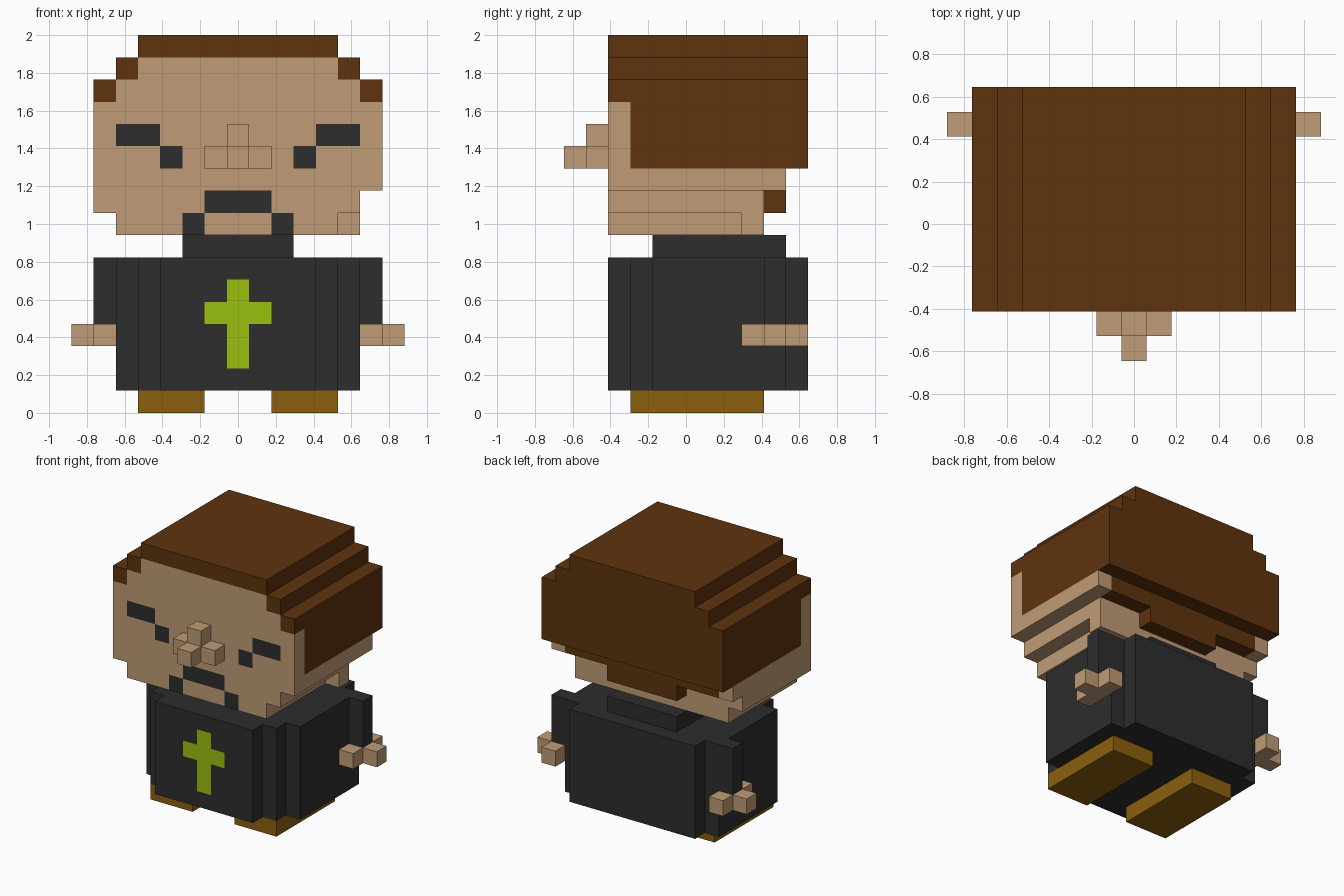
import bpy, bmesh
from mathutils import Vector

cube = bpy.data.objects.get("Cube")
if cube:
    bpy.data.objects.remove(cube, do_unlink=True)

U = 2 / 17  # edge length of one block


def make_material(name, rgb):
    lin = [(c / 255 / 12.92) if c < 11 else ((c / 255 + 0.055) / 1.055) ** 2.4 for c in rgb]
    mat = bpy.data.materials.new(name)
    mat.use_nodes = True
    mat.diffuse_color = (*lin, 1)
    bsdf = next(n for n in mat.node_tree.nodes if n.type == 'BSDF_PRINCIPLED')
    bsdf.inputs["Base Color"].default_value = (*lin, 1)
    return mat


skin = make_material("skin", (192, 156, 118))
brown = make_material("hair_brown", (94, 51, 13))
black = make_material("cloth_black", (45, 45, 45))
green = make_material("lime_green", (155, 193, 14))
tan = make_material("shoe_tan", (139, 96, 13))

DIRECTIONS = [Vector(d) for d in
              ((1, 0, 0), (-1, 0, 0), (0, 1, 0), (0, -1, 0), (0, 0, 1), (0, 0, -1))]


def mirrored(*boxes):
    """Boxes together with their copies across x = 0."""
    return list(boxes) + [(-b[1], -b[0], *b[2:]) for b in boxes]


def cells_of(boxes):
    """Block cells covered by inclusive ranges (x0, x1, y0, y1, z0, z1)."""
    return {(x, y, z) for x0, x1, y0, y1, z0, z1 in boxes
            for x in range(x0, x1 + 1)
            for y in range(y0, y1 + 1)
            for z in range(z0, z1 + 1)}


def block_part(name, boxes, mat, paint=(), paint_mat=None):
    """Outer shell of a set of blocks; front faces of painted cells get paint_mat."""
    cells, painted = cells_of(boxes), cells_of(paint)
    bm = bmesh.new()
    for cell in sorted(cells):
        centre = Vector(cell) + Vector((0, 0, 0.5))
        for d in DIRECTIONS:
            if tuple(int(c) for c in Vector(cell) + d) in cells:
                continue
            a = Vector((d.y, d.z, d.x))
            b = d.cross(a)
            corners = [centre + (d + a * i + b * j) / 2
                       for i, j in ((-1, -1), (1, -1), (1, 1), (-1, 1))]
            face = bm.faces.new([bm.verts.new(c * U) for c in corners])
            face.material_index = int(d.y == -1 and cell in painted)
    bmesh.ops.remove_doubles(bm, verts=bm.verts, dist=U / 100)
    mesh = bpy.data.meshes.new(name)
    bm.to_mesh(mesh)
    bm.free()
    mesh.materials.append(mat)
    if paint_mat:
        mesh.materials.append(paint_mat)
    obj = bpy.data.objects.new(name, mesh)
    bpy.context.collection.objects.link(obj)
    return obj


# Head: face slab, jaw layers and the small jaw bump, with eyes and beard painted
face_boxes = [
    (-4, 4, -3, -3, 15, 15), (-5, 5, -3, -3, 14, 14), (-6, 6, -3, -3, 11, 13),
    (-6, 6, -3, 3, 10, 10), (-6, 5, -3, 3, 9, 9), (-5, 4, -3, 3, 8, 8),
    (5, 5, 3, 3, 8, 8),
] + mirrored((6, 6, 4, 4, 10, 10))
features = [(-1, 1, -3, -3, 9, 9)] + mirrored(
    (4, 5, -3, -3, 12, 12), (3, 3, -3, -3, 11, 11), (2, 2, -3, -3, 8, 8))
block_part("head", face_boxes, skin, features, black)

# Nose
block_part("nose", [(-1, 1, -4, -4, 11, 11), (0, 0, -4, -4, 12, 12),
                    (0, 0, -5, -5, 11, 11)], skin)

# Hair: stepped cap, front corners and nape
block_part("hair", [
    (-4, 4, -3, 5, 16, 16), (-5, 5, -2, 5, 15, 15), (-6, 6, -2, 5, 11, 14),
    (-5, 5, 4, 4, 10, 10), (-2, 2, 4, 4, 9, 9),
] + mirrored((6, 6, -3, -3, 14, 14), (5, 5, -3, -3, 15, 15)), brown)

# Robe with a cross on the chest
block_part("robe", [
    (-3, 3, -3, -3, 1, 6), (-4, 4, -2, -2, 1, 6),
    (-5, 5, -1, 4, 1, 6), (-4, 4, 5, 5, 1, 6),
], black, [(0, 0, -3, -3, 2, 5), (-1, 1, -3, -3, 4, 4)], green)
block_part("collar", [(-2, 2, -1, 4, 7, 7)], black)

# Limbs on both sides
for side, s in (("left", 1), ("right", -1)):
    def on_side(*boxes):
        return [(min(s * b[0], s * b[1]), max(s * b[0], s * b[1]), *b[2:]) for b in boxes]
    block_part(side + "_sleeve", on_side((6, 6, 4, 4, 4, 6)), black)
    block_part(side + "_hand", on_side((6, 6, 3, 5, 3, 3), (7, 7, 4, 4, 3, 3)), skin)
    block_part(side + "_shoe", on_side((2, 4, -2, 3, 0, 0)), tan)
